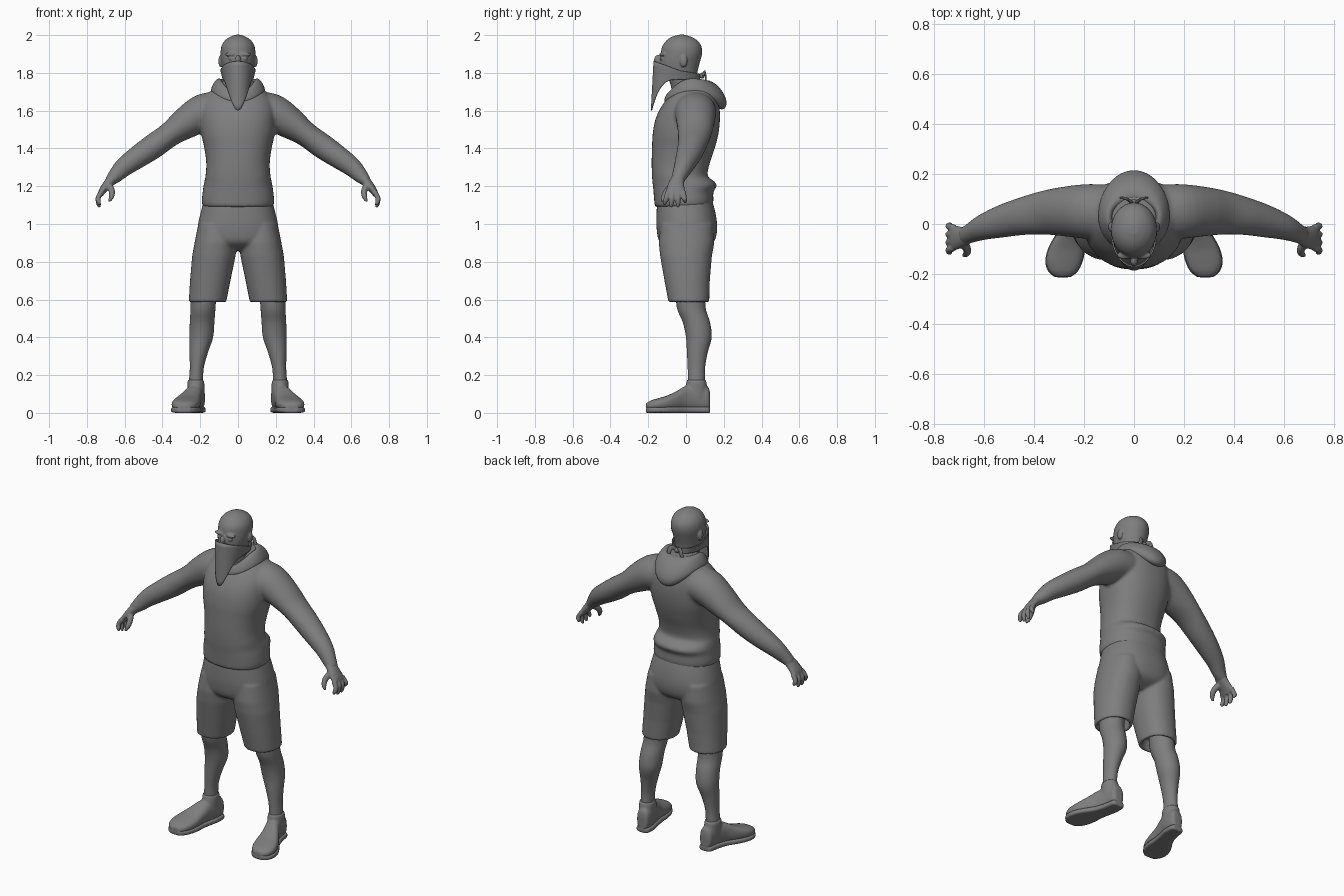
import bpy, bmesh, math
from mathutils import Vector, Matrix

grey = bpy.data.materials.new("plain grey")
grey.diffuse_color = (0.21, 0.21, 0.21, 1)


def resample(rows, steps):
    """Smooth a list of section rows with a Catmull-Rom curve."""
    out = []
    for i in range(len(rows) - 1):
        p = [rows[max(i - 1, 0)], rows[i], rows[i + 1], rows[min(i + 2, len(rows) - 1)]]
        for s in range(steps):
            t = s / steps
            out.append([0.5 * (2 * b + (c - a) * t + (2 * a - 5 * b + 4 * c - d) * t * t
                               + (3 * b - a - 3 * c + d) * t ** 3) for a, b, c, d in zip(*p)])
    return out + [list(rows[-1])]


def loft(bm, rows, hint=(0, 1, 0), axis=None, n=32, power=2.0, steps=4, mirror=False):
    """Closed tube through rows (x, y, z, half size along hint, half size across)."""
    rows = resample(rows, steps)
    pts = [Vector(r[:3]) for r in rows]
    for side in ((1, -1) if mirror else (1,)):
        rings = []
        for i, r in enumerate(rows):
            t = Vector(axis) if axis else (pts[min(i + 1, len(pts) - 1)] - pts[max(i - 1, 0)]).normalized()
            u = Vector(hint)
            u = (u - t * u.dot(t)).normalized()
            v = t.cross(u)
            ring = []
            for k in range(n):
                a = 2 * math.pi * k / n
                c, s = math.cos(a), math.sin(a)
                cu = math.copysign(abs(c) ** (2 / power), c) * r[3]
                sv = math.copysign(abs(s) ** (2 / power), s) * r[4]
                p = pts[i] + u * cu + v * sv
                ring.append(bm.verts.new((p.x * side, p.y, p.z)))
            rings.append(ring)
        for A, B in zip(rings, rings[1:]):
            for k in range(n):
                bm.faces.new((A[k], A[(k + 1) % n], B[(k + 1) % n], B[k]))
        bm.faces.new(rings[0][::-1])
        bm.faces.new(rings[-1])


def blob(bm, pos, size, both=True):
    for side in ((1, -1) if both else (1,)):
        m = Matrix.Translation((pos[0] * side, pos[1], pos[2])) @ Matrix.Diagonal((*size, 1))
        bmesh.ops.create_uvsphere(bm, u_segments=20, v_segments=12, radius=1, matrix=m)


def finish(name, bm, voxel=None, smooth=3):
    bmesh.ops.recalc_face_normals(bm, faces=bm.faces[:])
    for f in bm.faces:
        f.smooth = True
    me = bpy.data.meshes.new(name)
    bm.to_mesh(me)
    bm.free()
    me.materials.append(grey)
    ob = bpy.data.objects.new(name, me)
    bpy.context.collection.objects.link(ob)
    if voxel:
        r = ob.modifiers.new("blend", 'REMESH')
        r.mode, r.voxel_size, r.use_smooth_shade = 'VOXEL', voxel, True
        s = ob.modifiers.new("soften", 'SMOOTH')
        s.factor, s.iterations = 0.5, smooth
    return ob


Z = (0, 0, 1)

# sweater: body and sleeves, given as z, front y, back y, half width
body = [(1.09, -.165, .135, .185), (1.12, -.168, .145, .192), (1.17, -.172, .145, .187),
        (1.20, -.175, .163, .183), (1.225, -.178, .15, .178), (1.255, -.18, .115, .172),
        (1.32, -.182, .125, .168), (1.40, -.18, .152, .178), (1.48, -.176, .172, .195),
        (1.56, -.16, .18, .20), (1.63, -.125, .175, .195), (1.69, -.08, .155, .16),
        (1.73, -.05, .13, .11), (1.76, -.04, .11, .08)]
bm = bmesh.new()
loft(bm, [(0, (f + b) / 2, z, (b - f) / 2, w) for z, f, b, w in body], axis=Z, power=2.3, n=48)
loft(bm, [(.08, .045, 1.60, .11, .10), (.18, .05, 1.59, .11, .10), (.275, .05, 1.535, .10, .085),
          (.36, .045, 1.475, .088, .066), (.45, .03, 1.41, .075, .066), (.53, .01, 1.355, .065, .06),
          (.60, -.012, 1.305, .052, .052), (.65, -.035, 1.255, .04, .04), (.685, -.05, 1.22, .035, .026)],
     mirror=True)
finish("sweater", bm, .009, 5)

# hands with four fingers and a thumb
bm = bmesh.new()
loft(bm, [(.655, -.04, 1.25, .033, .03), (.69, -.052, 1.21, .042, .025), (.718, -.055, 1.175, .05, .019),
          (.73, -.055, 1.15, .046, .013)], mirror=True)
for y, tip, low in ((-.096, -.112, 1.10), (-.068, -.078, 1.088), (-.04, -.042, 1.088), (-.014, -.005, 1.11)):
    loft(bm, [(.722, y, 1.17, .014, .014), (.741, (y + tip) / 2, 1.138, .0135, .0135),
              (.737, tip, low + .015, .012, .012), (.733, tip, low, .006, .006)], n=12, mirror=True)
loft(bm, [(.685, -.07, 1.205, .022, .02), (.668, -.10, 1.175, .017, .017), (.67, -.118, 1.145, .014, .014),
          (.682, -.126, 1.12, .007, .007)], n=12, mirror=True)
finish("hands", bm, .005, 2)

# shorts: pelvis plus two wide legs with open hems
bm = bmesh.new()
loft(bm, [(0, -.01, 1.15, .14, .172), (0, 0, 1.06, .156, .198), (0, .005, .97, .16, .214),
          (0, .003, .90, .14, .19), (0, 0, .86, .07, .12)], axis=Z, power=2.3, n=48)
loft(bm, [(.11, .005, 1.0, .14, .10), (.118, .003, .90, .147, .112), (.128, 0, .83, .137, .115),
          (.147, .006, .70, .12, .107), (.162, .015, .585, .108, .099), (.162, .015, .585, .09, .082),
          (.162, .017, .65, .09, .08)], axis=Z, steps=1, n=40, power=2.2, mirror=True)
finish("shorts", bm, .008, 5)

# lower legs
bm = bmesh.new()
loft(bm, [(.18, .025, .68, .08, .07), (.185, .027, .56, .076, .066), (.19, .055, .48, .072, .065),
          (.195, .068, .40, .068, .063), (.208, .06, .32, .055, .049), (.218, .055, .24, .046, .037),
          (.222, .055, .17, .045, .037), (.222, .055, .10, .045, .037)], axis=Z, mirror=True)
finish("lower_legs", bm)

# shoes: y, centre x, half width, top height
shoe = [(.128, .214, .022, .10), (.115, .215, .038, .14), (.06, .219, .044, .145), (0, .235, .048, .143),
        (-.05, .255, .060, .115), (-.10, .270, .072, .092), (-.15, .280, .072, .077),
        (-.19, .284, .056, .064), (-.213, .285, .028, .048)]
bm = bmesh.new()
loft(bm, [(x, y, (h + .012) / 2, w, (h - .012) / 2) for y, x, w, h in shoe],
     hint=(1, 0, 0), axis=(0, 1, 0), power=2.5, mirror=True)
loft(bm, [(.222, .055, .08, .06, .043), (.222, .055, .13, .058, .045), (.223, .055, .165, .053, .044),
          (.223, .055, .175, .05, .041)], axis=Z, mirror=True)
finish("shoes", bm, .007, 4)
bm = bmesh.new()
loft(bm, [(x, y, .016, w + .003, .016) for y, x, w, h in shoe],
     hint=(1, 0, 0), axis=(0, 1, 0), power=5, mirror=True)
finish("shoe_soles", bm, .006, 2)

# bald head with neck, ears, brows, eyes and nose: z, front y, back y, half width
skull = [(1.68, -.07, .08, .07), (1.76, -.09, .06, .07), (1.80, -.13, .06, .077), (1.85, -.142, .072, .086),
         (1.90, -.134, .085, .092), (1.94, -.126, .082, .088), (1.97, -.105, .062, .071),
         (1.99, -.077, .03, .044), (2.002, -.04, -.005, .014)]
bm = bmesh.new()
loft(bm, [(0, (f + b) / 2, z, (b - f) / 2, w) for z, f, b, w in skull], axis=Z, n=40)
blob(bm, (.092, -.012, 1.862), (.012, .02, .032))
blob(bm, (.036, -.126, 1.898), (.034, .015, .011))
blob(bm, (.036, -.130, 1.876), (.016, .009, .008))
blob(bm, (0, -.148, 1.868), (.015, .022, .028), False)
finish("head", bm, .005, 3)


def wrap(bm, func, na, nv, closed):
    """Sheet around the neck; func(angle, row) gives a point, angle 0 faces front."""
    g = [[bm.verts.new(func(2 * math.pi * i / na, j)) for j in range(nv)] for i in range(na)]
    for i in range(na):
        for j in range(nv if closed else nv - 1):
            A, B, k = g[i], g[(i + 1) % na], (j + 1) % nv
            bm.faces.new((A[j], B[j], B[k], A[k]))


# face scarf hanging to a point at the front
def scarf(a, j):
    v, c = j / 10, math.cos(a)
    f = max(c, 0)
    top = 1.81 + (.052 * c if c > 0 else .015 * c)
    low = 1.765 - .165 * f ** 3.4
    y = -.03 - (.142 + .014 * v) * c if c > 0 else -.03 - .105 * c
    return ((.093 - .012 * v) * math.sin(a), y, top + (low - top) * v)


bm = bmesh.new()
wrap(bm, scarf, 56, 11, False)
ob = finish("face_scarf", bm)
ob.modifiers.new("cloth", 'SOLIDIFY').thickness = .006

# scarf knot and tails at the nape
bm = bmesh.new()
blob(bm, (0, .085, 1.785), (.02, .014, .016), False)
loft(bm, [(.005, .085, 1.785, .006, .012), (.03, .10, 1.80, .005, .014), (.045, .105, 1.765, .004, .012),
          (.05, .10, 1.74, .003, .008)], n=12, mirror=True)
finish("scarf_knot", bm)

# folded hood: closed section as front (y, z), side (x, z), back (y, z)
hood_rows = [((-.085, 1.67), (.085, 1.735), (.085, 1.71)), ((-.088, 1.69), (.088, 1.765), (.09, 1.755)),
             ((-.095, 1.695), (.105, 1.775), (.12, 1.765)), ((-.105, 1.685), (.125, 1.755), (.17, 1.735)),
             ((-.115, 1.66), (.142, 1.722), (.205, 1.685)), ((-.115, 1.645), (.145, 1.70), (.22, 1.64)),
             ((-.10, 1.635), (.13, 1.69), (.205, 1.60)), ((-.08, 1.64), (.10, 1.69), (.16, 1.61))]


def hood(a, j):
    f, s, b = hood_rows[j]
    c = math.cos(a)
    end = f if c > 0 else b
    y = .03 + abs(c) * (end[0] - .03)
    return (s[0] * math.sin(a), y, s[1] + c * c * (end[1] - s[1]))


bm = bmesh.new()
wrap(bm, hood, 48, 8, True)
ob = finish("hood", bm)
sub = ob.modifiers.new("round", 'SUBSURF')
sub.levels = sub.render_levels = 2
